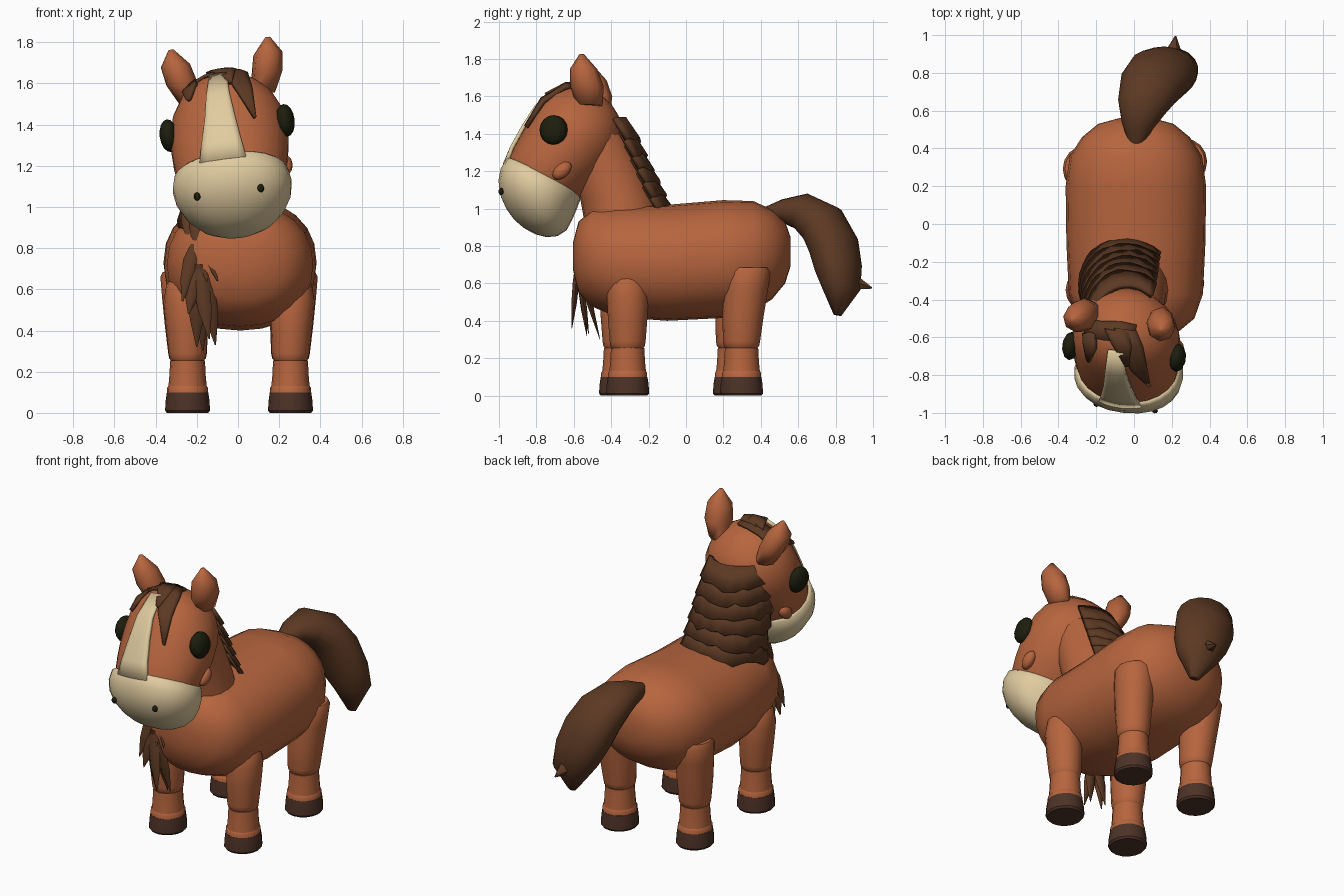
import bpy, bmesh, math, random
from math import sin, cos, radians, pi
from mathutils import Vector as V, Matrix

random.seed(4)
if "Cube" in bpy.data.objects:
    bpy.data.objects.remove(bpy.data.objects["Cube"])


def material(name, rgb):
    m = bpy.data.materials.new(name)
    m.use_nodes = True
    m.diffuse_color = (*rgb, 1)
    m.node_tree.nodes["Principled BSDF"].inputs["Base Color"].default_value = (*rgb, 1)
    return m


COAT = material("chestnut coat", (0.47, 0.13, 0.048))
CREAM = material("cream", (0.75, 0.60, 0.35))
HAIR = material("dark brown hair", (0.107, 0.041, 0.017))
HOOF = material("hoof brown", (0.073, 0.032, 0.02))
EYE = material("eye black", (0.012, 0.013, 0.004))

# The head is tilted and turned a little around its pivot
PIVOT = V((0, -0.6, 1.2))
HEAD = (Matrix.Translation(PIVOT + V((-0.02, 0, 0))) @ Matrix.Rotation(-0.11, 4, 'Z')
        @ Matrix.Rotation(-0.13, 4, 'Y') @ Matrix.Translation(-PIVOT))


def make(name, verts, faces, mat, matrix=None, angle=45):
    me = bpy.data.meshes.new(name)
    me.from_pydata([tuple(v) for v in verts], [], faces)
    if matrix:
        me.transform(matrix)
    bm = bmesh.new()
    bm.from_mesh(me)
    bmesh.ops.recalc_face_normals(bm, faces=bm.faces)
    bm.to_mesh(me)
    bm.free()
    me.materials.append(mat)
    for p in me.polygons:
        p.use_smooth = True
    me.set_sharp_from_angle(angle=radians(angle))
    ob = bpy.data.objects.new(name, me)
    bpy.context.collection.objects.link(ob)
    return ob


def loft(name, rings, mat, n=20, power=2.0, matrix=None, angle=45):
    """Skin rings of (centre, half axis, half axis) and close both ends."""
    verts, faces = [], []
    for c, a, b in rings:
        for i in range(n):
            t = 2 * pi * i / n
            ca, sa = cos(t), sin(t)
            verts.append(V(c) + V(a) * math.copysign(abs(ca) ** (2 / power), ca)
                         + V(b) * math.copysign(abs(sa) ** (2 / power), sa))
    for r in range(len(rings) - 1):
        for i in range(n):
            j = (i + 1) % n
            faces.append((r * n + i, r * n + j, r * n + n + j, r * n + n + i))
    faces += [tuple(range(n)), tuple(range(len(verts) - n, len(verts)))]
    return make(name, verts, faces, mat, matrix, angle)


def upright(x, y, z, rx, ry):
    return ((x, y, z), (rx, 0, 0), (0, ry, 0))


def ball(name, c, size, mat, tilt=0, seg=12):
    bm = bmesh.new()
    m = (HEAD @ Matrix.Translation(c) @ Matrix.Rotation(tilt, 4, 'X')
         @ Matrix.Diagonal((*size, 1)))
    bmesh.ops.create_uvsphere(bm, u_segments=seg, v_segments=8, radius=1, matrix=m)
    me = bpy.data.meshes.new(name)
    bm.to_mesh(me)
    bm.free()
    me.materials.append(mat)
    for p in me.polygons:
        p.use_smooth = True
    bpy.context.collection.objects.link(bpy.data.objects.new(name, me))


def strip(name, path, mat, target, thick, cols=6):
    """A ribbon of (x, y, z, half width) laid onto a target surface."""
    verts, faces = [], []
    for x, y, z, w in path:
        verts += [(x + w * (2 * i / cols - 1), y, z) for i in range(cols + 1)]
    for r in range(len(path) - 1):
        for i in range(cols):
            k = r * (cols + 1) + i
            faces.append((k, k + 1, k + cols + 2, k + cols + 1))
    ob = make(name, verts, faces, mat, HEAD)
    wrap = ob.modifiers.new("wrap", 'SHRINKWRAP')
    wrap.target = target
    wrap.wrap_mode = 'ABOVE_SURFACE'
    wrap.offset = thick
    solid = ob.modifiers.new("solid", 'SOLIDIFY')
    solid.thickness = thick * 1.6
    solid.offset = 0


# Body barrel: y, centre z, half width, half height
barrel = [(-0.605, .745, .08, .07), (-0.575, .74, .22, .19), (-0.50, .735, .31, .26),
          (-0.37, .72, .355, .30), (-0.1, .71, .368, .31), (0.2, .73, .372, .315),
          (0.36, .745, .35, .295), (0.46, .755, .285, .24), (0.53, .765, .2, .165),
          (0.56, .77, .09, .075)]
loft("body", [((0.01, y, z), (w, 0, 0), (0, 0, h)) for y, z, w, h in barrel], COAT, 24, 2.2)


# Neck leaning forward into the head
def neck_at(z):
    return -0.36 - 0.38 * max(z - 1.05, -0.1)


loft("neck", [upright(-.03, -.32, .8, .24, .2), upright(-.03, neck_at(1.05), 1.05, .2, .205),
              upright(-.03, neck_at(1.22), 1.22, .19, .195),
              upright(-.02, neck_at(1.4), 1.4, .17, .17)], COAT, 20)

# Legs, each with upper leg, pastern, cuff and hoof
UPPER = {"front": [(.25, .08), (.265, .092), (.29, .096), (.42, .106), (.54, .112),
                   (.62, .094), (.64, .08)],
         "hind": [(.25, .08), (.265, .094), (.29, .099), (.42, .11), (.56, .118),
                  (.66, .122), (.685, .108)]}
for side, sx in (("left", 1), ("right", -1)):
    for end, y, lean in (("front", -0.312, 0.0), ("hind", 0.297, 0.035)):
        x, y = sx * 0.25 + 0.005, y - (0.038 if sx < 0 else 0)

        def leg_part(part, profile, mat):
            loft(f"{side}_{end}_{part}",
                 [upright(x + sx * max(0, z - .3) * .045, y + lean * max(0, z - .35) / .33,
                          z, r * .95, r) for z, r in profile], mat, 16, angle=35)

        leg_part("upper_leg", UPPER[end], COAT)
        leg_part("pastern", [(.12, .099), (.18, .093), (.255, .089)], COAT)
        leg_part("cuff", [(.09, .105), (.122, .104), (.132, .097)], COAT)
        leg_part("hoof", [(0, .106), (.012, .115), (.06, .112), (.1, .106)], HOOF)

# Skull and muzzle share a slanted axis through the mouth rim
RIM, AXIS, FWD = V((0, -.765, 1.155)), V((0, .456, .89)), V((0, -.89, .456))


def head_rings(rows):
    return [(RIM + AXIS * h - FWD * s, (w, 0, 0), FWD * d) for h, s, w, d in rows]


skull = loft("head", head_rings([(-.04, 0, .25, .2), (0, .003, .265, .213),
                                 (.08, .018, .28, .232), (.17, .03, .288, .243),
                                 (.27, .04, .285, .247), (.35, .042, .27, .24),
                                 (.43, .04, .23, .213), (.49, .037, .17, .163),
                                 (.525, .035, .105, .105), (.543, .035, .04, .04)]),
             COAT, 24, 2.05, HEAD, 70)
loft("muzzle", head_rings([(.012, 0, .262, .215), (0, 0, .278, .224),
                           (-.06, .004, .291, .227), (-.12, .016, .28, .22),
                           (-.18, .036, .243, .2), (-.23, .054, .185, .155),
                           (-.262, .064, .115, .1), (-.276, .068, .05, .045)]),
     CREAM, 24, 2.2, HEAD, 60)

# Face details on both sides
for side, sx in (("left", 1), ("right", -1)):
    ball(side + "_eye", (sx * .287, -.68, 1.385), (.045, .076, .08), EYE, seg=10)
    ball(side + "_nostril", (sx * .157, -.972, 1.07), (.016, .014, .02), EYE, seg=8)
    ball(side + "_smile_curl", (sx * .255, -.635, 1.17), (.034, .06, .038), COAT, .75)
    loft(side + "_ear", [upright(sx * .18, -.5, 1.53, .055, .07),
                         upright(sx * .21, -.512, 1.63, .076, .09),
                         upright(sx * .228, -.53, 1.72, .072, .074),
                         upright(sx * .238, -.54, 1.8, .012, .012)], COAT, 8, 2, HEAD, 80)

strip("blaze", [(-.01, -.99, 1.235, .125), (-.01, -.93, 1.32, .1), (-.01, -.87, 1.44, .075),
                (-.01, -.79, 1.54, .055), (-.01, -.68, 1.64, .04)], CREAM, skull, .013)

# Forelock laid over the brow
locks = [[(-.08, -.52, 1.67, .17), (-.08, -.57, 1.66, .17), (-.08, -.63, 1.65, .16)],
         [(-.19, -.6, 1.64, .06), (-.18, -.68, 1.62, .06), (-.17, -.76, 1.55, .01)],
         [(.03, -.56, 1.66, .06), (.07, -.64, 1.64, .06), (.11, -.75, 1.56, .045),
          (.15, -.83, 1.41, .006)],
         [(-.02, -.57, 1.66, .06), (.02, -.64, 1.65, .05), (.05, -.74, 1.59, .008)]]
for i, lock in enumerate(locks):
    strip(f"forelock_{i + 1}", lock, HAIR, skull, .01 + .002 * i, 4)

# Mane: overlapping ragged rows wrapped over the back and right of the neck
ROWS, COLS = 6, 16
for k in range(ROWS):
    verts = []
    top = 1.49 - .073 * k
    for i in range(COLS + 1):
        f = i / COLS
        a = radians(46 + (152 + 5 * k) * f)
        drop = .14 * f * f * k / (ROWS - 1)
        for z, r in ((top - drop, .207 + .006 * k),
                     (top - .105 - drop - random.uniform(0, .035), .24 + .007 * k)):
            verts.append((-.035 + r * .95 * cos(a), neck_at(z) + r * sin(a), z))
    faces = [(2 * i, 2 * i + 1, 2 * i + 3, 2 * i + 2) for i in range(COLS)]
    row = make(f"mane_row_{k + 1}", verts, faces, HAIR)
    solid = row.modifiers.new("solid", 'SOLIDIFY')
    solid.thickness = .025

# Loose strands of mane hanging over the chest
strands = [((-.26, -.45, 1.0), (-.15, -.6, .64)), ((-.22, -.52, .93), (-.1, -.6, .64)),
           ((-.21, -.55, .82), (-.27, -.6, .54)), ((-.19, -.58, .72), (-.17, -.46, .3)),
           ((-.16, -.58, .68), (-.11, -.52, .33)), ((-.2, -.57, .7), (-.24, -.6, .48)),
           ((-.19, -.58, .7), (-.14, -.61, .36)), ((-.2, -.57, .66), (-.2, -.53, .32))]
for i, (a, b) in enumerate(strands):
    a, b = V(a), V(b)
    loft(f"chest_strand_{i + 1}", [(a.lerp(b, t), (w, 0, 0), (0, w * .5, 0)) for t, w in
                                   ((0, .02), (.25, .04), (.6, .034), (1, .003))], HAIR, 6)

# Tail: a thick drooping sweep with a small curl at the end
path = [((.01, .43, .97), .04, .04), ((.02, .52, .985), .085, .065), ((.04, .62, .985), .13, .1),
        ((.085, .73, .915), .165, .125), ((.135, .79, .8), .175, .13),
        ((.185, .815, .68), .16, .122), ((.22, .83, .57), .125, .1), ((.23, .81, .43), .03, .02)]
rings = []
for i, (c, w, d) in enumerate(path):
    t = (V(path[min(i + 1, len(path) - 1)][0]) - V(path[max(i - 1, 0)][0])).normalized()
    across = V((1, -.3, 0))
    across = (across - t * across.dot(t)).normalized()
    rings.append((c, across * w, t.cross(across) * d))
loft("tail", rings, HAIR, 16, angle=60)
loft("tail_curl", [((.2, .88, .64), (.05, 0, 0), (0, 0, .05)),
                   ((.21, .93, .6), (.035, 0, 0), (0, 0, .035)),
                   ((.22, .995, .575), (.004, 0, 0), (0, 0, .004))], HAIR, 6)
